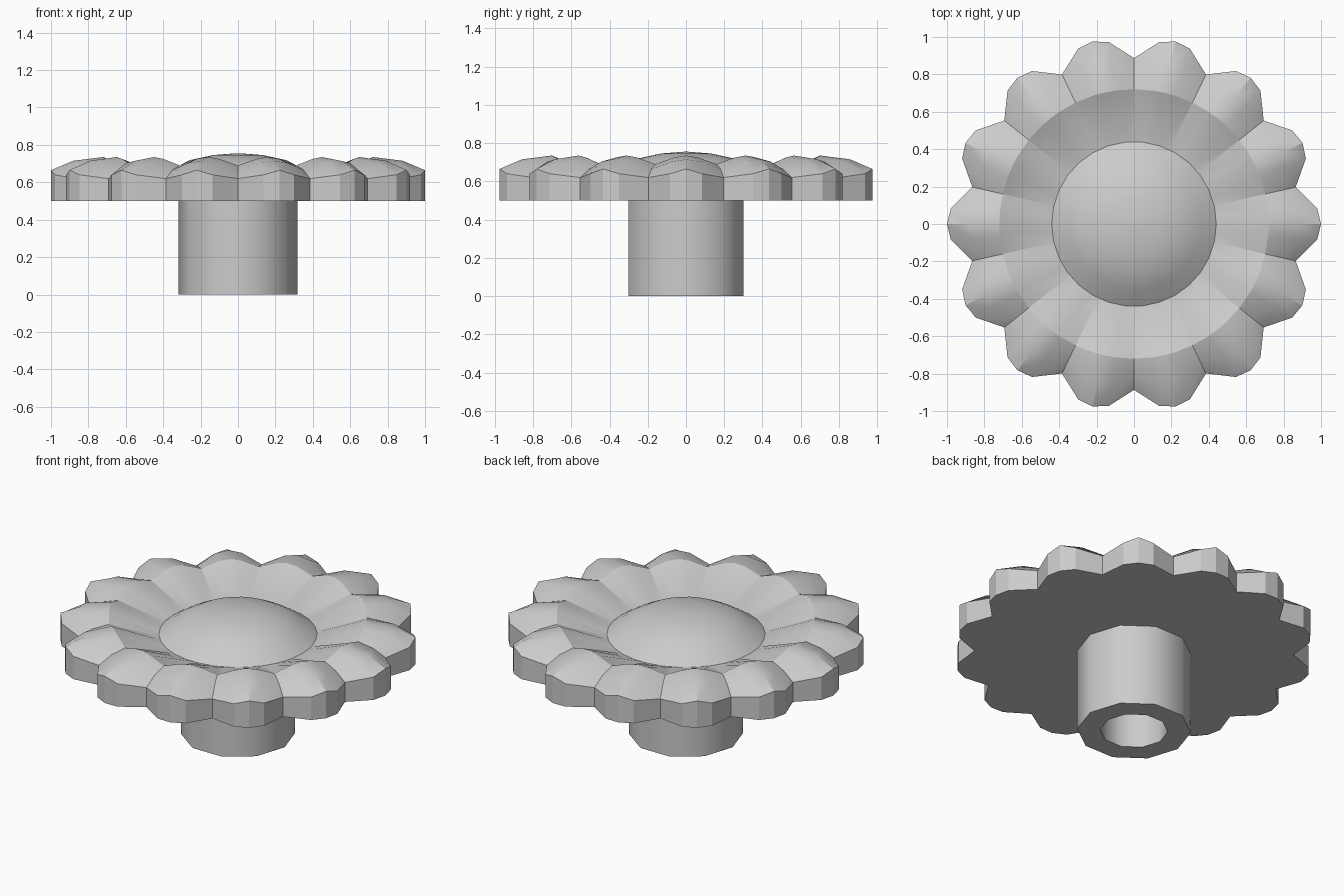
import bpy, bmesh, math

if "Cube" in bpy.data.objects:
    bpy.data.objects.remove(bpy.data.objects["Cube"])

GREY = (0.6, 0.6, 0.6, 1)
mat = bpy.data.materials.new("plain_grey")
mat.use_nodes = True
mat.diffuse_color = GREY
mat.node_tree.nodes["Principled BSDF"].inputs["Base Color"].default_value = GREY

LOBES = 14
STEP = 2 * math.pi / LOBES


def loft(name, rings, cap_start=False, cap_end=False, loop=False, sharp=30):
    """Skin a list of rings (each a list of points) into one object."""
    bm = bmesh.new()
    rows = [[bm.verts.new(p) for p in ring] for ring in rings]
    pairs = list(zip(rows, rows[1:]))
    if loop:
        pairs.append((rows[-1], rows[0]))
    for a, b in pairs:
        n = len(a)
        for i in range(n):
            j = (i + 1) % n
            bm.faces.new((a[i], a[j], b[j], b[i]))
    if cap_start:
        bm.faces.new(rows[0][::-1])
    if cap_end:
        bm.faces.new(rows[-1])
    bmesh.ops.recalc_face_normals(bm, faces=bm.faces)
    mesh = bpy.data.meshes.new(name)
    bm.to_mesh(mesh)
    bm.free()
    mesh.materials.append(mat)
    obj = bpy.data.objects.new(name, mesh)
    bpy.context.collection.objects.link(obj)
    bpy.ops.object.select_all(action="DESELECT")
    obj.select_set(True)
    bpy.context.view_layer.objects.active = obj
    bpy.ops.object.shade_smooth_by_angle(angle=math.radians(sharp))
    return obj


def circle(r, z, n):
    return [(r * math.cos(2 * math.pi * i / n), r * math.sin(2 * math.pi * i / n), z)
            for i in range(n)]


def scallop(centre, side, notch):
    """Ring of repeated lobes; each argument is (radius, height)."""
    pts = []
    for k in range(LOBES):
        for (r, z), off in ((centre, 0), (side, 0.19), (notch, 0.5), (side, 0.81)):
            a = (k + off) * STEP
            pts.append((r * math.cos(a), r * math.sin(a), z))
    return pts


# Scalloped wheel: flat underside, upright edge, rounded lobes, sloping bowl
loft("scalloped_wheel", [
    scallop((1, 0.5), (0.983, 0.5), (0.887, 0.5)),
    scallop((1, 0.665), (0.983, 0.64), (0.887, 0.62)),
    scallop((0.88, 0.715), (0.87, 0.703), (0.81, 0.665)),
    scallop((0.72, 0.735), (0.72, 0.725), (0.72, 0.69)),
    circle(0.44, 0.61, LOBES * 4),
], cap_start=True, cap_end=True, sharp=25)

# Domed hub in the middle of the bowl
loft("domed_hub", [
    circle(0.44, 0.61, 30), circle(0.35, 0.67, 30), circle(0.26, 0.718, 30),
    circle(0.13, 0.746, 30), circle(0.01, 0.755, 30),
], cap_end=True, sharp=40)

# Hollow stem
loft("hollow_stem", [
    circle(0.317, 0.51, 10), circle(0.317, 0, 10),
    circle(0.188, 0, 10), circle(0.188, 0.499, 10),
], cap_end=True, sharp=40)
